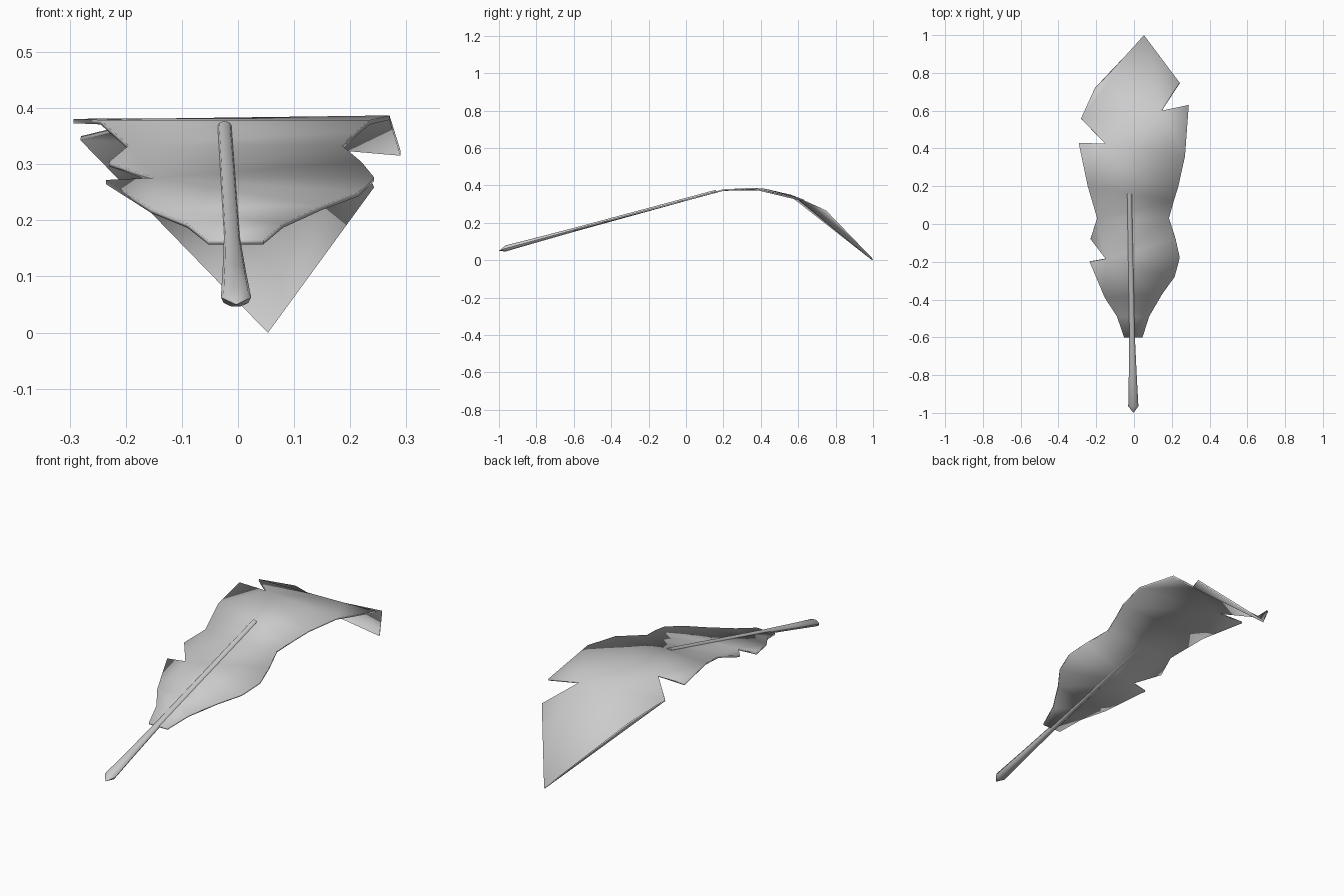
import bpy, bmesh, math

if "Cube" in bpy.data.objects:
    bpy.data.objects.remove(bpy.data.objects["Cube"])


def finish(name, bm, angle):
    me = bpy.data.meshes.new(name)
    bm.to_mesh(me)
    bm.free()
    ob = bpy.data.objects.new(name, me)
    bpy.context.collection.objects.link(ob)
    bpy.ops.object.select_all(action='DESELECT')
    bpy.context.view_layer.objects.active = ob
    ob.select_set(True)
    bpy.ops.object.shade_smooth_by_angle(angle=math.radians(angle))
    return ob


# Side profile of the bend: height as a function of y
PROFILE = [(-0.6, 0.165), (0.2, 0.379), (0.36, 0.387), (0.43, 0.381),
           (0.56, 0.35), (0.6, 0.335), (0.63, 0.323), (0.75, 0.265), (1.0, 0.006)]


def height(y):
    for (y0, z0), (y1, z1) in zip(PROFILE, PROFILE[1:]):
        if y <= y1:
            return z0 + (z1 - z0) * (y - y0) / (y1 - y0)
    return PROFILE[-1][1]


# Vane: ragged outline, flat lower blade and bent tip
right = [(0.045, -0.6), (0.08, -0.49), (0.15, -0.37), (0.215, -0.28), (0.242, -0.18),
         (0.22, -0.08), (0.185, 0.03), (0.21, 0.12), (0.235, 0.2),
         (0.27, 0.36), (0.29, 0.63), (0.145, 0.6), (0.24, 0.75)]
left = [(-0.053, -0.6), (-0.09, -0.49), (-0.155, -0.39), (-0.235, -0.2), (-0.15, -0.185),
        (-0.23, -0.08), (-0.195, 0.03), (-0.245, 0.2),
        (-0.293, 0.43), (-0.15, 0.425), (-0.28, 0.56), (-0.2, 0.72)]
bm = bmesh.new()
R = [bm.verts.new((x, y, height(y))) for x, y in right]
L = [bm.verts.new((x, y, height(y))) for x, y in left]
tip = bm.verts.new((0.053, 1.0, height(1.0)))
for f in [R[:9] + L[7::-1],
          [L[7], R[8], R[9], L[9]], [L[7], L[9], L[8]],
          [L[9], R[9], R[11], L[10]], [R[9], R[10], R[11]],
          [L[10], R[11], tip], [R[11], R[12], tip], [L[10], tip, L[11]]]:
    bm.faces.new(f)
bmesh.ops.triangulate(bm, faces=bm.faces[:])
vane = finish("feather_vane", bm, 40)
solid = vane.modifiers.new("thickness", 'SOLIDIFY')
solid.thickness = 0.008
solid.offset = -1

# Quill: tapered, slightly flattened shaft running through the vane
bm = bmesh.new()
N = 10
rings = []
for y, rx, rz in [(-0.965, 0.027, 0.017), (-0.8, 0.021, 0.014),
                  (-0.6, 0.015, 0.011), (0.16, 0.012, 0.008)]:
    cx = -0.003 - 0.021 * (y + 1) / 1.16
    cz = 0.162 + 0.272 * (y + 0.6)
    rings.append([bm.verts.new((cx + rx * math.cos(2 * math.pi * i / N), y,
                                cz + rz * math.sin(2 * math.pi * i / N))) for i in range(N)])
for a, b in zip(rings, rings[1:]):
    for i in range(N):
        j = (i + 1) % N
        bm.faces.new((a[i], a[j], b[j], b[i]))
point = bm.verts.new((-0.003, -1.0, 0.05))
for i in range(N):
    bm.faces.new((point, rings[0][(i + 1) % N], rings[0][i]))
bm.faces.new(rings[-1])
bmesh.ops.recalc_face_normals(bm, faces=bm.faces[:])
finish("feather_quill", bm, 40)
